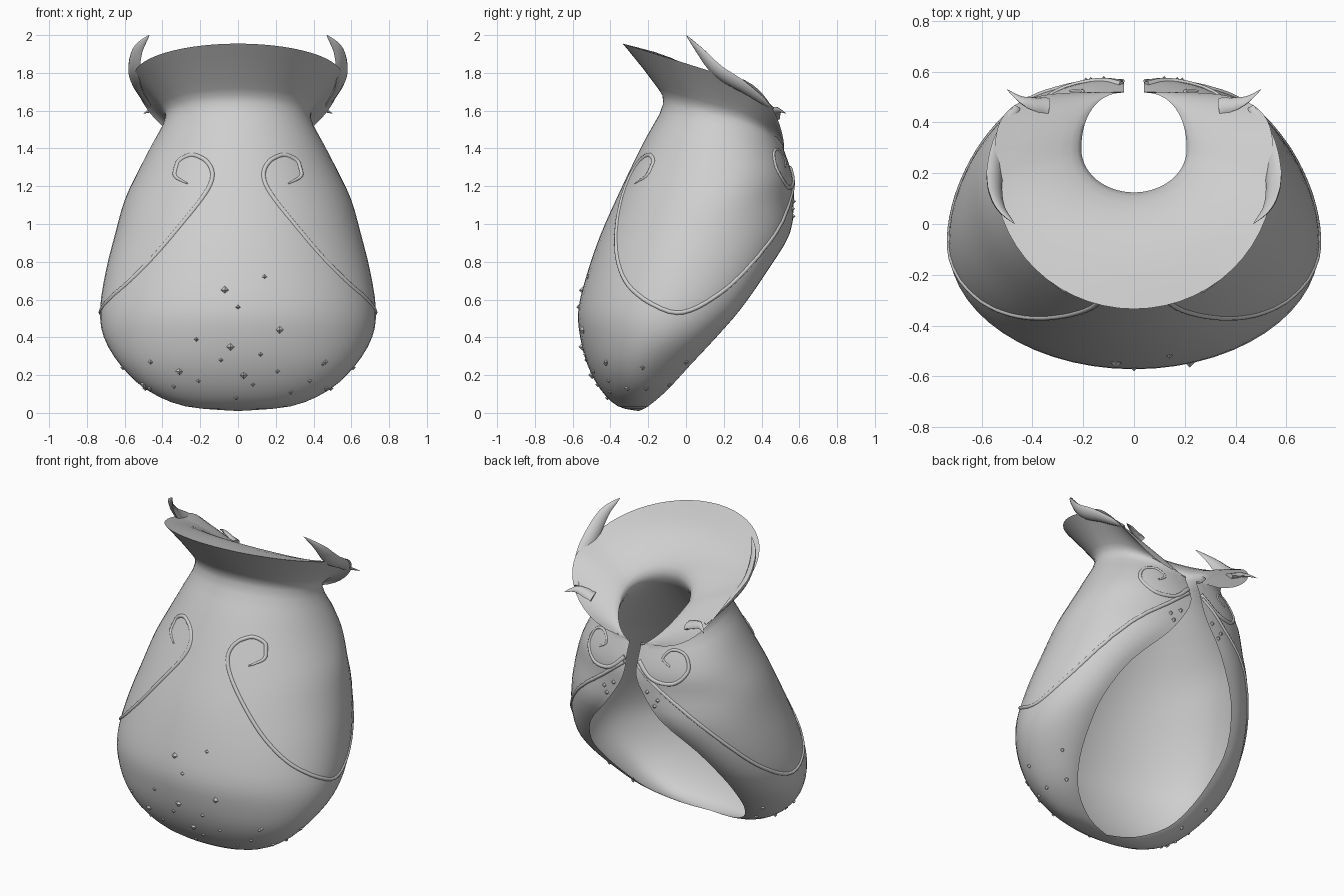
import bpy, bmesh, math
from mathutils import Vector
from mathutils.bvhtree import BVHTree

cube = bpy.data.objects.get("Cube")
if cube:
    bpy.data.objects.remove(cube)

grey = bpy.data.materials.new("plain grey")
grey.use_nodes = True
grey.diffuse_color = (0.62, 0.62, 0.62, 1)
grey.node_tree.nodes["Principled BSDF"].inputs["Base Color"].default_value = grey.diffuse_color


def spline(points, steps):
    """Smooth list of vectors through the given ones."""
    pts = [Vector(p) for p in points]
    pts = [pts[0]] + pts + [pts[-1]]
    out = []
    for a, b, c, d in zip(pts, pts[1:], pts[2:], pts[3:]):
        for i in range(steps):
            t = i / steps
            out.append(b + (c - a) * (t / 2) + (a * 2 - b * 5 + c * 4 - d) * (t * t / 2)
                       + (b * 3 - a - c * 3 + d) * (t ** 3 / 2))
    return out + [pts[-1]]


def finish(name, bm, smooth=True):
    mesh = bpy.data.meshes.new(name)
    bm.to_mesh(mesh)
    obj = bpy.data.objects.new(name, mesh)
    bpy.context.collection.objects.link(obj)
    mesh.materials.append(grey)
    if smooth:
        bpy.ops.object.select_all(action="DESELECT")
        obj.select_set(True)
        bpy.context.view_layer.objects.active = obj
        bpy.ops.object.shade_smooth_by_angle(angle=math.radians(50))


# Each row: front height, drop to the back, front y, half width, side y,
# back gap half width, back y, squareness of the back, wall thickness
body_rows = [
    (.01, 0, -.25, 0, -.25, 0, -.25, 1, 0),
    (.035, 0, -.36, .28, -.26, .17, -.2, 1, .04),
    (.12, 0, -.45, .48, -.24, .34, -.1, 1, .06),
    (.25, 0, -.52, .62, -.2, .43, .02, 1, .07),
    (.4, 0, -.56, .71, -.12, .47, .16, 1, .07),
    (.55, 0, -.57, .73, -.07, .47, .29, 1, .07),
    (.75, 0, -.52, .7, 0, .38, .43, 1, .07),
    (.95, 0, -.45, .65, .08, .2, .55, 1, .08),
    (1.13, .01, -.37, .6, .14, .08, .57, 1, .1),
    (1.3, .08, -.29, .53, .18, .04, .57, .9, .14),
    (1.46, .16, -.21, .46, .2, .04, .55, .9, .19),
    (1.64, .26, -.12, .385, .2, .04, .52, .9, .24)]
collar_outside = [
    (1.76, .36, -.18, .43, .2, .04, .52, .7, 0),
    (1.955, .56, -.335, .55, .2, .04, .52, .5, 0)]
collar_inside = [
    (1.88, .49, -.08, .41, .24, .04, .52, .7, 0),
    (1.76, .38, .08, .25, .28, .04, .52, .9, 0)]


def inset(row):
    r = list(row)
    r[2] += r[8]
    r[3] -= r[8] * .73
    r[4] += r[8] * .4
    return r


def half_row(row, steps=14):
    z, drop, front, w, side, gap, back, sq, _ = row
    pts = []
    for i in range(steps + 1):
        a = math.pi / 2 * i / steps
        pts.append((w * math.sin(a), side - (side - front) * math.cos(a),
                    z - .3 * drop * (1 - math.cos(a))))
    for i in range(1, steps + 1):
        a = math.pi / 2 * i / steps
        s, c = math.sin(a), max(0, math.cos(a))
        pts.append((gap + (w - gap) * c ** sq, side + (back - side) * s ** sq,
                    z - drop * (.3 + .35 * (s + 1 - c))))
    return pts


def sheet(bm, rows):
    grid = []
    for row in spline(rows, 3):
        half = half_row(row)
        full = [(-x, y, z) for x, y, z in reversed(half[1:])] + half
        grid.append([bm.verts.new(p) for p in full])
    for r, q in zip(grid, grid[1:]):
        for a, b, c, d in zip(r, r[1:], q[1:], q):
            bm.faces.new((a, b, c, d))


# Hollow body with flared collar, open at the back
bm = bmesh.new()
sheet(bm, body_rows + collar_outside)
bm.normal_update()
outer = BVHTree.FromBMesh(bm)
sheet(bm, collar_outside[-1:] + collar_inside + [inset(r) for r in reversed(body_rows)])
bmesh.ops.remove_doubles(bm, verts=bm.verts, dist=.0015)
bmesh.ops.recalc_face_normals(bm, faces=bm.faces)
finish("body_shell", bm)


def sweep(name, path, radius, flat=1):
    """Tube along a path; radius is a function of the fraction along it."""
    bm = bmesh.new()
    rings = []
    for i, p in enumerate(path):
        tan = (path[min(i + 1, len(path) - 1)] - path[max(i - 1, 0)]).normalized()
        normal = outer.find_nearest(p)[1]
        across = tan.cross(normal).normalized()
        up = across.cross(tan)
        r = max(radius(i / (len(path) - 1)), .0005)
        rings.append([bm.verts.new(p + across * (r * math.cos(a)) + up * (r * flat * math.sin(a)))
                      for a in (math.tau * k / 8 for k in range(8))])
    for r, q in zip(rings, rings[1:]):
        for k in range(8):
            bm.faces.new((r[k], r[k - 1], q[k - 1], q[k]))
    bm.faces.new(rings[0])
    bm.faces.new(rings[-1])
    bmesh.ops.recalc_face_normals(bm, faces=bm.faces)
    finish(name, bm)


# Raised seams with curls, lying on the body
panel_edge = [(.28, -.3, 1.23), (.36, -.25, 1.28), (.35, -.22, 1.36), (.26, -.24, 1.39),
              (.16, -.29, 1.33), (.15, -.33, 1.22), (.26, -.36, 1.05), (.45, -.37, .83),
              (.62, -.28, .65), (.73, -.05, .53), (.68, .18, .63), (.56, .4, .83),
              (.38, .53, 1.02), (.2, .57, 1.15), (.05, .57, 1.27)]
back_curl = [(.05, .56, 1.3), (.15, .57, 1.21), (.28, .54, 1.2), (.35, .48, 1.28),
             (.33, .48, 1.38), (.25, .5, 1.4), (.2, .52, 1.34), (.25, .52, 1.3)]
# Pointed leaves growing from the collar edge
side_leaf = [(.46, .46, 1.61), (.53, .31, 1.72), (.55, .17, 1.81), (.53, .07, 1.92), (.47, 0, 2)]
back_leaf = [(.34, .46, 1.57), (.42, .48, 1.6), (.46, .5, 1.6), (.5, .53, 1.585)]

for side, sign in (("left", 1), ("right", -1)):
    def mirrored(points):
        return spline([(x * sign, y, z) for x, y, z in points], 6)

    def on_body(points):
        return [outer.find_nearest(p)[0] for p in mirrored(points)]

    sweep(side + "_panel_seam", on_body(panel_edge), lambda t: .011 * min(1, .3 + t * 8), .8)
    sweep(side + "_back_curl", on_body(back_curl), lambda t: .014 * (1 - .6 * t), .8)
    sweep(side + "_side_leaf", mirrored(side_leaf), lambda t: .045 * math.sin(math.pi * (.1 + .9 * t)), .4)
    sweep(side + "_back_leaf", mirrored(back_leaf), lambda t: .04 * (1 - t), .5)

# Small faceted studs scattered over the lower body
big_studs = [(-.07, .65), (.22, .44), (-.04, .35), (-.31, .22), (.03, .2), (-.5, .15)]
front_studs = [(0, .56), (.14, .72), (-.22, .39), (.12, .31), (-.09, .28), (.21, .22),
               (-.21, .17), (-.46, .27), (.38, .17), (.45, .26), (-.34, .14), (.08, .15),
               (-.01, .08), (.28, .11), (.52, .13)]
side_studs = [(-.42, .27), (-.23, .24), (-.31, .13), (-.21, .13), (-.09, .15), (0, .27),
              (.05, .28), (.18, .39)]
back_studs = [(.12, 1.12), (.19, 1.08), (.17, 1.04)]
rays = [((x, -2, z), (0, 1, 0), .021) for x, z in big_studs]
rays += [((x, -2, z), (0, 1, 0), .013) for x, z in front_studs]
for s in (1, -1):
    rays += [((2 * s, y, z), (-s, 0, 0), .015) for y, z in side_studs]
    rays += [((x * s, 2, z), (0, -1, 0), .015) for x, z in back_studs]
bm = bmesh.new()
for start, direction, size in rays:
    hit = outer.ray_cast(Vector(start), Vector(direction))[0]
    if hit:
        stud = bmesh.ops.create_uvsphere(bm, u_segments=4, v_segments=2, radius=size)["verts"]
        bmesh.ops.translate(bm, verts=stud, vec=hit)
finish("studs", bm, smooth=False)
